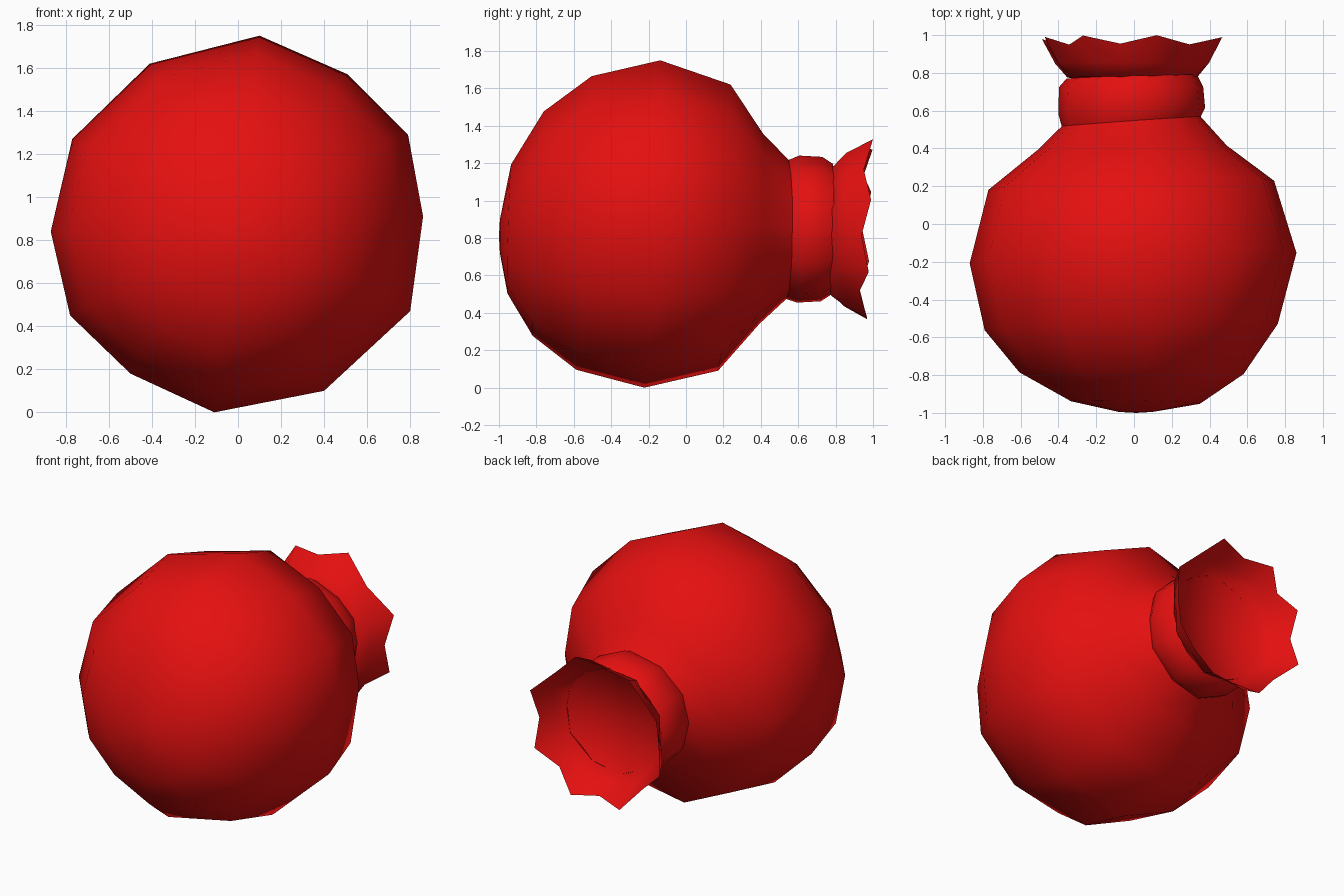
import bpy, bmesh, math

cube = bpy.data.objects.get("Cube")
if cube:
    bpy.data.objects.remove(cube, do_unlink=True)

red = bpy.data.materials.new("red cloth")
red.use_nodes = True
red.diffuse_color = (0.78, 0.005, 0.005, 1)
red.node_tree.nodes["Principled BSDF"].inputs["Base Color"].default_value = red.diffuse_color


def loft(name, rings, angle, cap_start):
    """Skin a list of point rings that run along y; optionally cap the first ring."""
    bm = bmesh.new()
    loops = [[bm.verts.new(p) for p in ring] for ring in rings]
    n = len(loops[0])
    for a, b in zip(loops, loops[1:]):
        for i in range(n):
            j = (i + 1) % n
            bm.faces.new((a[i], a[j], b[j], b[i]))
    if cap_start:
        centre = bm.verts.new(cap_start)
        for i in range(n):
            bm.faces.new((centre, loops[0][(i + 1) % n], loops[0][i]))
    bm.normal_update()
    # Outward side: the last band must face away from the y axis
    bm.faces.ensure_lookup_table()
    f = bm.faces[0]
    c = f.calc_center_median()
    if f.normal.x * c.x + f.normal.z * (c.z - 0.85) < 0:
        bmesh.ops.reverse_faces(bm, faces=bm.faces[:])
    mesh = bpy.data.meshes.new(name)
    bm.to_mesh(mesh)
    bm.free()
    obj = bpy.data.objects.new(name, mesh)
    bpy.context.collection.objects.link(obj)
    mesh.materials.append(red)
    bpy.ops.object.select_all(action='DESELECT')
    obj.select_set(True)
    bpy.context.view_layer.objects.active = obj
    bpy.ops.object.shade_smooth_by_angle(angle=math.radians(angle))
    return obj


# Uneven twelve-sided cross-section of the sack (x, z), about 0.875 in radius
outline = [(0.10, 0.87), (0.51, 0.69), (0.79, 0.41), (0.86, 0.03),
           (0.80, -0.41), (0.40, -0.78), (-0.11, -0.88), (-0.50, -0.70),
           (-0.78, -0.43), (-0.87, -0.04), (-0.77, 0.39), (-0.41, 0.74)]

# Rings: y, radius, centre x, centre z, tilt along x, tilt along z
profile = [
    (-0.995, 0.09, 0.01, 0.81, 0.00, 0.00),
    (-0.945, 0.345, 0.01, 0.85, -0.02, 0.03),
    (-0.79, 0.60, -0.01, 0.88, -0.01, 0.05),
    (-0.545, 0.785, -0.01, 0.885, 0.02, 0.05),
    (-0.18, 0.875, 0.0, 0.88, 0.03, 0.045),
    (0.205, 0.765, -0.01, 0.86, 0.03, 0.04),
    (0.405, 0.505, -0.005, 0.85, 0.02, 0.02),
    (0.543, 0.372, -0.013, 0.848, 0.07, 0.01),
    (0.60, 0.393, -0.01, 0.85, 0.04, 0.01),
    (0.725, 0.386, -0.013, 0.85, 0.0, 0.01),
    (0.78, 0.350, -0.01, 0.848, 0.03, 0.015),
]
rings = []
for y, r, cx, cz, tx, tz in profile:
    s = r / 0.875
    rings.append([(cx + u * s, y + tx * u * s + tz * v * s, cz + v * s)
                  for u, v in outline])
loft("sack_body", rings, 50, (0.01, -1.0, 0.81))

# Ruffled mouth: eight points with a notch between each pair
tips = [75, 121, 156, 199, 250, 292, 334, 379]
spokes = []
for i, a in enumerate(tips):
    nxt = tips[i + 1] if i < 7 else tips[0] + 360
    spokes += [(math.radians(a), True), (math.radians((a + nxt) / 2), False)]


def mouth_ring(y, r_tip, r_notch, notch_drop, tilt):
    ring = []
    for a, tip in spokes:
        r = r_tip if tip else r_notch
        ring.append((r * math.cos(a) - 0.01,
                     y - (0 if tip else notch_drop) + tilt * math.sin(a),
                     0.84 + r * math.sin(a)))
    return ring


loft("sack_mouth", [
    mouth_ring(0.775, 0.347, 0.343, 0.0, 0.005),
    mouth_ring(0.85, 0.43, 0.39, 0.0, 0.007),
    mouth_ring(0.984, 0.505, 0.445, 0.045, 0.016),
], 80, (-0.01, 0.735, 0.845))
